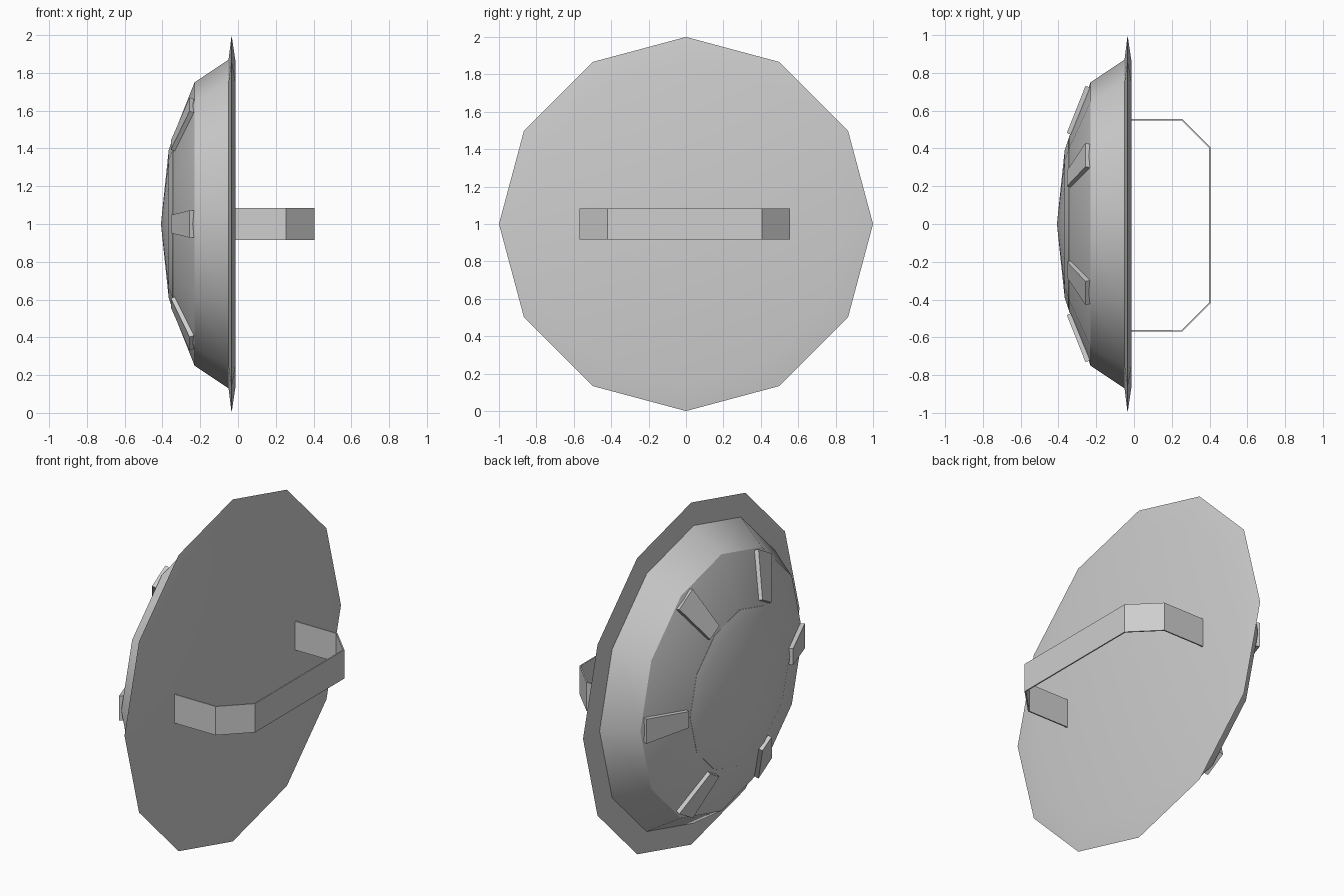
import bpy, bmesh, math
from mathutils import Vector, Matrix

cube = bpy.data.objects.get("Cube")
if cube:
    bpy.data.objects.remove(cube, do_unlink=True)

SIDES = 12
CENTRE = Vector((0, 0, 1))

steel = bpy.data.materials.new("steel_grey")
steel.use_nodes = True
steel.diffuse_color = (0.62, 0.62, 0.62, 1)
steel.node_tree.nodes["Principled BSDF"].inputs["Base Color"].default_value = (0.62, 0.62, 0.62, 1)


def finish(name, bm, smooth=False):
    bmesh.ops.recalc_face_normals(bm, faces=bm.faces)
    mesh = bpy.data.meshes.new(name)
    bm.to_mesh(mesh)
    bm.free()
    mesh.materials.append(steel)
    obj = bpy.data.objects.new(name, mesh)
    bpy.context.collection.objects.link(obj)
    if smooth:
        bpy.ops.object.select_all(action='DESELECT')
        obj.select_set(True)
        bpy.context.view_layer.objects.active = obj
        bpy.ops.object.shade_smooth_by_angle(angle=math.radians(30))
    return obj


def lathe(name, profile):
    """Turn (radius, x) points around the shield axis; zero radius makes a pole."""
    bm = bmesh.new()
    rings = []
    for r, x in profile:
        count = SIDES if r > 0 else 1
        rings.append([bm.verts.new(CENTRE + Vector((x, r * math.sin(a), r * math.cos(a))))
                      for a in (math.tau * i / SIDES for i in range(count))])
    for lower, upper in zip(rings, rings[1:]):
        for i in range(SIDES):
            j = (i + 1) % SIDES
            corners = [lower[i % len(lower)], lower[j % len(lower)],
                       upper[j % len(upper)], upper[i % len(upper)]]
            bm.faces.new(list(dict.fromkeys(corners)))
    return finish(name, bm, smooth=True)


# Shield body: flat back, thin tapered rim, two-step bowl
lathe("shield_body", [(0, -0.013), (0.86, -0.013), (1, -0.034), (0.87, -0.05),
                      (0.75, -0.23), (0.46, -0.345), (0, -0.345)])

# Centre boss: bevelled ring and shallow cone
lathe("centre_boss", [(0, -0.33), (0.465, -0.33), (0.455, -0.346), (0.39, -0.367), (0, -0.408)])

# Six tapered plates lying on the sloped part of the bowl
for k in range(6):
    bm = bmesh.new()
    spin = Matrix.Rotation(math.tau * k / 6, 3, 'X')
    layers = []
    for lift in (-0.01, 0.018):
        nx, nr = -0.925 * lift, 0.38 * lift
        layers.append([bm.verts.new(CENTRE + spin @ Vector((x + nx, r + nr, w)))
                       for r, x, w in ((0.475, -0.339, -0.048), (0.475, -0.339, 0.048),
                                       (0.725, -0.24, 0.072), (0.725, -0.24, -0.072))])
    base, top = layers
    bm.faces.new(base)
    bm.faces.new(top)
    for i in range(4):
        j = (i + 1) % 4
        bm.faces.new((base[i], base[j], top[j], top[i]))
    finish(f"bowl_plate_{k + 1}", bm)

# Handle: bent flat strap on the back
bm = bmesh.new()
path = [(-0.02, -0.57), (0.255, -0.57), (0.405, -0.42),
        (0.405, 0.405), (0.255, 0.555), (-0.02, 0.555)]
rows = [[bm.verts.new((x, y, 1 + s * 0.084)) for s in (-1, 1)] for x, y in path]
for a, b in zip(rows, rows[1:]):
    bm.faces.new((a[0], b[0], b[1], a[1]))
handle = finish("back_handle", bm)
# make the strap's outer side the face that stays in place
outward = handle.data.polygons[2].normal.x > 0
strap = handle.modifiers.new("thickness", 'SOLIDIFY')
strap.thickness = 0.008
strap.offset = -1 if outward else 1
